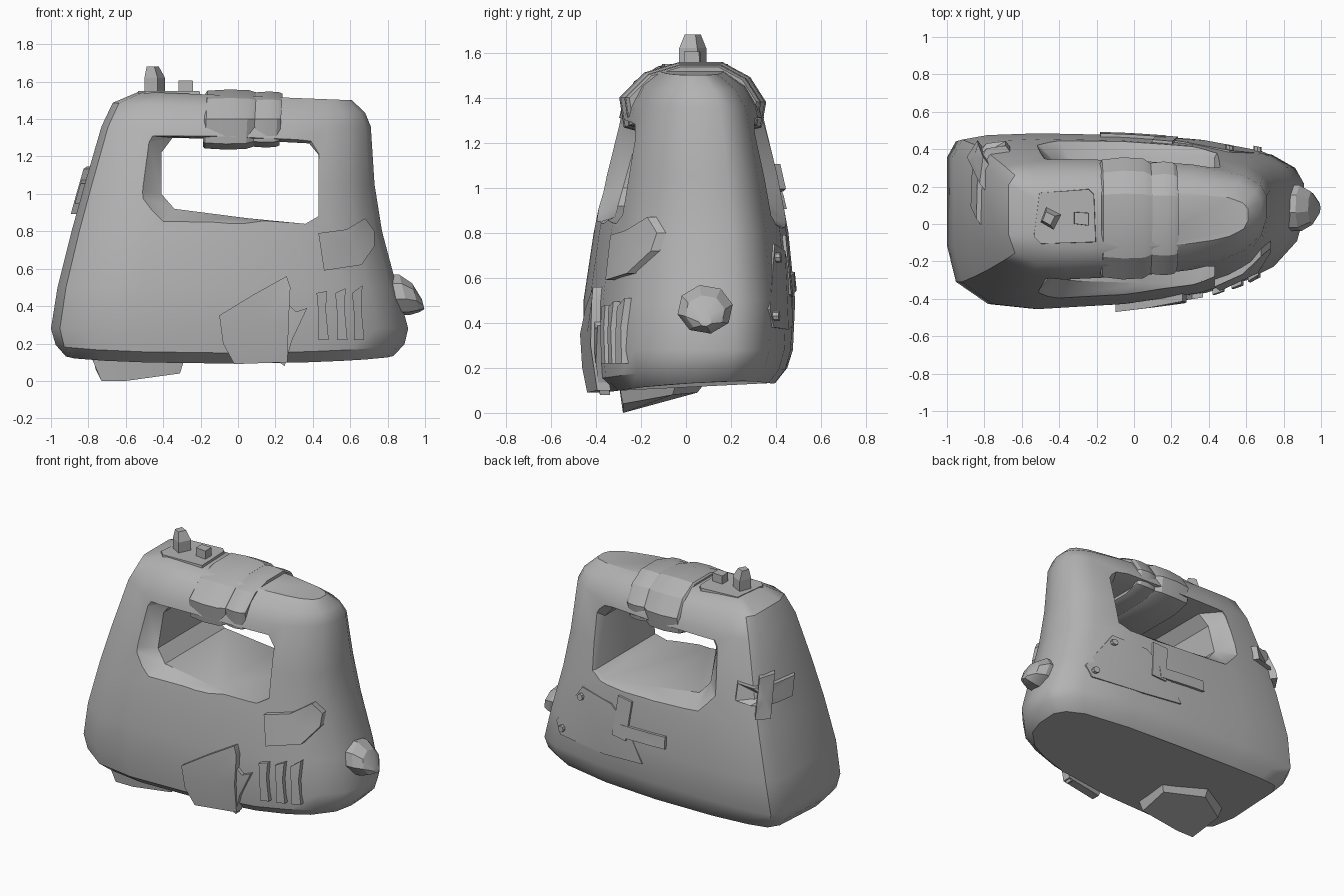
import bpy, bmesh, math
from mathutils import Vector

cube = bpy.data.objects.get("Cube")
if cube:
    bpy.data.objects.remove(cube, do_unlink=True)

grey = bpy.data.materials.new("plain_grey")
grey.use_nodes = True
COLOUR = (0.45, 0.45, 0.45, 1)
grey.diffuse_color = COLOUR
grey.node_tree.nodes["Principled BSDF"].inputs["Base Color"].default_value = COLOUR


def shade(obj, angle):
    bpy.ops.object.select_all(action='DESELECT')
    obj.select_set(True)
    bpy.context.view_layer.objects.active = obj
    bpy.ops.object.shade_smooth_by_angle(angle=math.radians(angle))


def finish(name, bm, angle=32):
    """Turn a bmesh into a shaded object."""
    bmesh.ops.recalc_face_normals(bm, faces=bm.faces)
    mesh = bpy.data.meshes.new(name)
    bm.to_mesh(mesh)
    bm.free()
    mesh.materials.append(grey)
    obj = bpy.data.objects.new(name, mesh)
    bpy.context.collection.objects.link(obj)
    shade(obj, angle)
    return obj


def loft(name, rings, angle=32):
    """Skin a closed solid through rings with equal point counts."""
    bm = bmesh.new()
    loops = [[bm.verts.new(p) for p in ring] for ring in rings]
    n = len(loops[0])
    for a, b in zip(loops, loops[1:]):
        for i in range(n):
            j = (i + 1) % n
            bm.faces.new((a[i], a[j], b[j], b[i]))
    bm.faces.new(loops[0])
    bm.faces.new(loops[-1])
    return finish(name, bm, angle)


# Main body: skewed plan outline scaled to each height
plan = [(-1, -.25), (-.95, -.68), (-.77, -.94), (-.5, -1), (0, -.94), (.45, -.81),
        (.68, -.66), (.83, -.5), (.96, -.2), (1, .1), (1, .45), (.95, .63),
        (.82, .78), (.45, .92), (0, .98), (-.5, 1), (-.8, .98), (-.95, .93), (-1, .75)]
levels = [(.11, -.92, .83, .37, .40), (.17, -.975, .89, .44, .45),
          (.28, -1, .91, .455, .475), (.5, -.965, .85, .455, .485),
          (.8, -.89, .77, .41, .455), (1.05, -.82, .73, .36, .41),
          (1.36, -.73, .71, .285, .335), (1.46, -.67, .68, .23, .28),
          (1.525, -.53, .61, .13, .18)]
body_rings = []
for z, x0, x1, front, back in levels:
    ring = []
    for u, v in plan:
        x = (x0 + x1) / 2 + u * (x1 - x0) / 2
        y = v * (front if v < 0 else back)
        tilt = .05 * y + .03 * x * x if z < .2 else (-.04 * x if z > 1.4 else 0)
        ring.append((x, y, z + tilt))
    body_rings.append(ring)
body = loft("body", body_rings, 36)

# Handle opening with a shallow flare on both faces
inner = [(-.41, 1.22), (-.35, 1.30), (0, 1.29), (.38, 1.27), (.43, 1.21),
         (.43, .88), (.36, .84), (.05, .87), (-.34, .92), (-.41, 1.0)]
outer = [(-.48, 1.28), (-.46, 1.31), (0, 1.31), (.42, 1.32), (.49, 1.27),
         (.49, .86), (.38, .82), (0, .80), (-.42, .83), (-.53, .97)]


def opening_ring(shape, side, depth, lean):
    return [(x, side * (depth - lean * (z - 1)), z) for x, z in shape]


cutter = loft("opening_cutter", [
    opening_ring(outer, -1, .7, 0), opening_ring(outer, -1, .38, .28),
    opening_ring(inner, -1, .28, .28), opening_ring(inner, 1, .32, .28),
    opening_ring(outer, 1, .425, .28), opening_ring(outer, 1, .7, 0)])
cutter.hide_render = True
cut = body.modifiers.new("opening", 'BOOLEAN')
cut.operation = 'DIFFERENCE'
cut.solver = 'EXACT'
cut.object = cutter
bpy.context.view_layer.objects.active = body
bpy.ops.object.modifier_apply(modifier=cut.name)
bpy.data.objects.remove(cutter, do_unlink=True)
shade(body, 36)
bpy.context.view_layer.update()

# Side frames: origin, outward direction, sideways direction
FRONT = ((0, 0), (0, -1), (1, 0))
BACK = ((0, 0), (0, 1), (1, 0))
CORNER = ((-.8, .3), (-.6, .8), (.8, .6))


def on_body(frame, u, z, lift):
    """Project a point in a side frame on to the body."""
    c, n, t = (Vector((*p, 0)) for p in frame)
    start = c + t * u + n * 1.5
    start.z = max(z, .14)
    hit, loc, _, _ = body.ray_cast(start, -n)
    point = (loc if hit else c + t * u) + n * lift
    point.z = z
    return point


def patch(name, frame, outline, lift):
    """Raised plate that follows the body surface."""
    bm = bmesh.new()
    low = [bm.verts.new(on_body(frame, u, z, -.02)) for u, z in outline]
    high = [bm.verts.new(on_body(frame, u, z, lift)) for u, z in outline]
    n = len(outline)
    mid = [sum(p[k] for p in outline) / n for k in (0, 1)]
    top = bm.verts.new(on_body(frame, *mid, lift))
    base = bm.verts.new(on_body(frame, *mid, -.02))
    for i in range(n):
        j = (i + 1) % n
        bm.faces.new((low[i], low[j], high[j], high[i]))
        bm.faces.new((high[i], high[j], top))
        bm.faces.new((low[j], low[i], base))
    return finish(name, bm)


def strip(name, frame, a, b, width, lift):
    """Straight band from a to b, cut in segments so it bends."""
    a, b = Vector(a), Vector(b)
    d = (b - a).normalized() * width / 2
    side = Vector((-d.y, d.x))
    steps = [a.lerp(b, i / 4) for i in range(5)]
    return patch(name, frame, [p + side for p in steps] +
                 [p - side for p in reversed(steps)], lift)


# Front plates
patch("front_shield", FRONT, [(-.1, .35), (.08, .46), (.26, .56), (.28, .5),
      (.27, .3), (.265, .1), (-.02, .09), (-.08, .2)], .04)
patch("front_wedge", FRONT, [(.26, .42), (.31, .37), (.37, .39), (.29, .22),
      (.25, .08), (.22, .1)], .025)
patch("front_pad", FRONT, [(.43, .79), (.58, .81), (.68, .87), (.73, .8),
      (.73, .72), (.66, .62), (.46, .59)], .04)
for i, x in enumerate((.42, .52, .61)):
    patch(f"vent_{i + 1}", FRONT, [(x, .47), (x + .055, .48 + .015 * i),
          (x + .05, .38), (x + .065, .22), (x + .01, .22), (x + .01, .36)], .03)

# Back panel with bolts and two tape strips
patch("back_panel", BACK, [(.51, .75), (.26, .72), (.12, .6), (0, .39),
      (.3, .37), (.68, .38), (.72, .46)], .01)
for i, (x, z) in enumerate(((.51, .69), (.66, .43))):
    ring = [(x + .022 * math.cos(k * math.pi / 4), z + .022 * math.sin(k * math.pi / 4))
            for k in range(8)]
    patch(f"back_bolt_{i + 1}", BACK, ring, .03)
strip("back_tape_upright", BACK, (.15, .785), (.18, .52), .11, .015)
strip("back_tape_level", BACK, (.17, .57), (-.18, .585), .08, .018)

# Crossed strips on the rear corner
strip("corner_strip_upright", CORNER, (-.02, 1.14), (.01, .9), .1, .05)
strip("corner_strip_level", CORNER, (-.19, 1.0), (.17, 1.05), .11, .04)

# Bands wrapped round the grip
arch = [(-.27, 1.27), (-.29, 1.40), (-.18, 1.51), (-.03, 1.555), (.16, 1.555),
        (.28, 1.49), (.35, 1.38), (.33, 1.27), (.2, 1.24), (-.16, 1.24)]


def band(name, spans):
    rings = [[(x + .05 * (z - 1.4), .03 + (y - .03) * s, 1.4 + (z - 1.4) * s)
              for y, z in arch] for x, s in spans]
    loft(name, rings, 25)


band("grip_band_wide", [(-.18, .92), (-.17, .98), (-.06, 1.02), (.05, 1), (.09, .92)])
band("grip_band_narrow", [(.08, .9), (.1, .93), (.16, .95), (.21, .93), (.23, .88)])

# Side knob with a drooping tip
knob = []
for x, z, r in ((.78, .46, .125), (.89, .46, .125), (.95, .445, .09), (.99, .41, .03)):
    knob.append([(x - .22 * r * math.sin(a), .085 + r * math.cos(a), z + r * math.sin(a) * .88)
                 for a in (k * math.pi / 4 + .2 for k in range(8))])
loft("side_knob", knob, 25)


def block(name, outline, z0, z1, taper=1, shift=0):
    """Tapered upright block over a plan outline."""
    n = len(outline)
    cx, cy = (sum(p[k] for p in outline) / n for k in (0, 1))
    loft(name, [[(x, y, z0) for x, y in outline],
                [(cx + shift + (x - cx) * taper, cy + (y - cy) * taper, z1)
                 for x, y in outline]], 25)


# Switch plate, lever and button on top
block("switch_plate", [(-.54, -.07), (-.5, -.11), (-.2, -.1), (-.21, .16),
      (-.24, .19), (-.51, .17)], 1.49, 1.55, .97)
lever = [(-.5, .01), (-.43, -.03), (-.39, .05), (-.47, .09)]
block("lever_base", lever, 1.53, 1.62)
block("lever_tip", lever, 1.62, 1.68, .6, -.01)
block("button", [(-.32, 0), (-.24, -.01), (-.24, .06), (-.32, .065)], 1.53, 1.605, .95)

# Angled foot under the body
loft("foot", [
    [(-.79, -.29, .14), (-.6, -.3, .14), (-.28, -.3, .14),
     (-.27, -.04, .14), (-.55, .09, .14), (-.78, -.04, .14)],
    [(-.73, -.28, 0), (-.6, -.28, 0), (-.31, -.28, .04),
     (-.3, -.06, .08), (-.56, .05, .09), (-.76, -.06, .06)]], 25)
